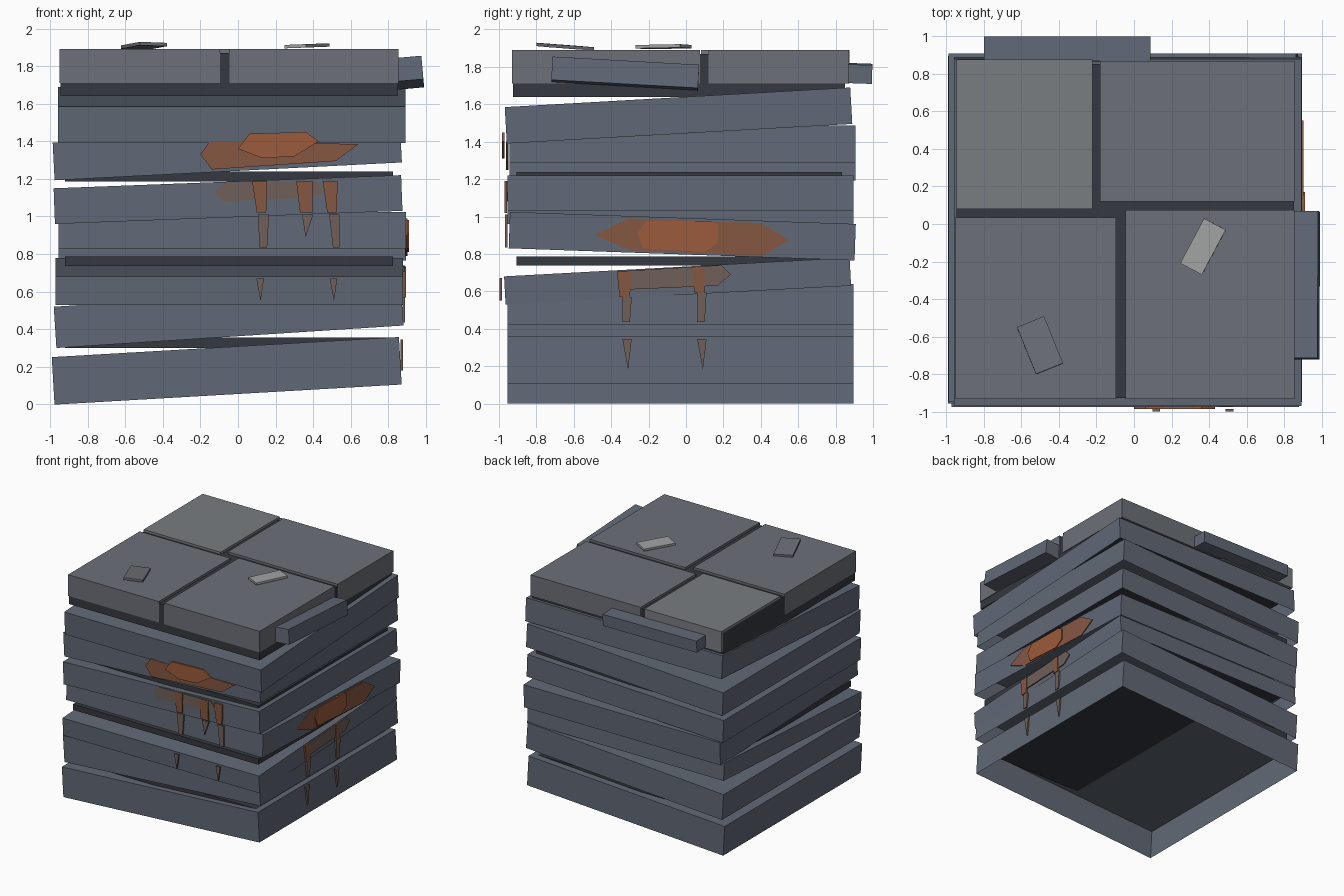
import bpy, bmesh
from math import radians, atan
from mathutils import Matrix, Euler

if "Cube" in bpy.data.objects:
    bpy.data.objects.remove(bpy.data.objects["Cube"])

def mat(name, r, g, b):
    m = bpy.data.materials.new(name)
    m.diffuse_color = (r, g, b, 1)
    m.use_nodes = True
    m.node_tree.nodes["Principled BSDF"].inputs["Base Color"].default_value = m.diffuse_color
    return m

SLATE = mat("slate", .12, .14, .18)
DARK = mat("dark_core", .035, .04, .05)
TILE = mat("top_panel", .15, .16, .185)
PALE = mat("pale_panel", .19, .205, .22)
CHIP = mat("pale_chip", .36, .37, .37)
RUST = mat("rust", .33, .105, .045)
BROWN = mat("dark_rust", .24, .095, .055)
FADED = mat("faded_rust", .16, .115, .1)

def finish(bm, name, material):
    me = bpy.data.meshes.new(name)
    bm.to_mesh(me)
    bm.free()
    me.materials.append(material)
    ob = bpy.data.objects.new(name, me)
    bpy.context.collection.objects.link(ob)
    return ob

def box(name, c, s, material, rot=(0, 0, 0), open_bottom=False):
    bm = bmesh.new()
    bmesh.ops.create_cube(bm, size=1)
    if open_bottom:
        bm.normal_update()
        low = [f for f in bm.faces if f.normal.z < -.9]
        bmesh.ops.delete(bm, geom=low, context='FACES_ONLY')
    m = Matrix.Translation(c) @ Euler(rot).to_matrix().to_4x4() @ Matrix.Diagonal((*s, 1))
    bm.transform(m)
    return finish(bm, name, material)

def span(name, x0, x1, y0, y1, z0, z1, material):
    return box(name, ((x0+x1)/2, (y0+y1)/2, (z0+z1)/2), (x1-x0, y1-y0, z1-z0), material)

# Crushed sheet layers: centre x, centre y, centre z, thickness, rise along x, rise along y
layers = [
    (-.06, -.03, .179, .253, .107, 0),
    (-.05, -.03, .470, .22, .12, 0),
    (-.047, -.045, .655, .15, 0, .10),
    (-.03, -.02, .895, .195, 0, -.065),
    (-.053, -.03, 1.09, .19, .07, 0),
    (-.057, -.018, 1.34, .20, .095, 0),
    (-.033, -.04, 1.54, .195, 0, .105),
]
W = 1.85
for i, (x, y, z, t, rx, ry) in enumerate(layers):
    box(f"crushed_layer_{i+1}", (x, y, z), (W, W, t), SLATE,
        (atan(ry / W), -atan(rx / W), 0), True)

# Dark spacers seen in the gaps
for i, (z0, z1) in enumerate([(.30, .356), (.737, .786), (1.185, 1.238)]):
    span(f"dark_spacer_{i+1}", -.92, .825, -.905, .835, z0, z1, DARK)
span("dark_top_core", -.945, .85, -.925, .85, 1.64, 1.87, DARK)

# Four top panels
span("top_panel_back_left", -.945, -.22, .08, .875, 1.71, 1.89, PALE)
span("top_panel_back_right", -.18, .855, .12, .868, 1.71, 1.89, TILE)
span("top_panel_front_left", -.95, -.095, -.93, .035, 1.71, 1.89, TILE)
span("top_panel_front_right", -.045, .855, -.93, .075, 1.71, 1.89, TILE)

# Bent side flaps
box("right_flap", (.913, -.325, 1.765), (.14, .785, .125), SLATE, (radians(-3.2), radians(-5), 0))
box("back_flap", (-.355, .93, 1.765), (.885, .13, .1), SLATE, (radians(-2), radians(.5), 0))

# Loose chips on top
box("left_chip", (-.5, -.645, 1.908), (.155, .27, .018), TILE, (radians(-4), radians(2), radians(22)))
box("right_chip", (.367, -.12, 1.908), (.13, .27, .018), CHIP, (radians(1), radians(-2), radians(-28)))

def patch(name, side, d, material, pts, t=.014):
    """Thin plate: outline in (x, z) on the front or (y, z) on the right, outer face at depth d."""
    bm = bmesh.new()
    at = (lambda u, z, k: (u, -k, z)) if side == "front" else (lambda u, z, k: (k, u, z))
    f = bm.faces.new([bm.verts.new(at(u, z, d)) for u, z in pts])
    g = bmesh.ops.extrude_face_region(bm, geom=[f])
    off = (0, t, 0) if side == "front" else (-t, 0, 0)
    bmesh.ops.translate(bm, verts=[v for v in g["geom"] if isinstance(v, bmesh.types.BMVert)], vec=off)
    if f.is_valid is False or len(bm.faces) == len(pts) + 1:
        bm.faces.new([v for v in bm.verts][:len(pts)])
    bmesh.ops.recalc_face_normals(bm, faces=bm.faces)
    return finish(bm, name, material)

def streak(name, side, d, material, u0, u1, z1, v0, v1, z0):
    pts = [(u0, z1), (u1, z1), (v1, z0)] + ([(v0, z0)] if v1 - v0 > .001 else [])
    patch(name, side, d, material, pts)

# Front rust
patch("front_rust", "front", .962, BROWN,
      [(-.2, 1.33), (-.15, 1.4), (.64, 1.385), (.52, 1.295), (-.14, 1.25)])
patch("front_rust_centre", "front", .984, RUST,
      [(0, 1.36), (.06, 1.44), (.36, 1.45), (.43, 1.4), (.3, 1.32), (.13, 1.31)])
patch("front_smear", "front", .962, FADED,
      [(-.13, 1.13), (-.07, 1.18), (.42, 1.19), (.46, 1.13), (.38, 1.1), (-.08, 1.08)])
for i, (a, b, c, d) in enumerate([(.075, .155, .1, .15), (.31, .395, .33, .395), (.45, .53, .475, .525)]):
    streak(f"front_streak_{i+1}", "front", .97, BROWN, a, b, 1.19, c, d, 1.02)
streak("front_drip_1", "front", .968, FADED, .105, .165, 1.01, .115, .155, .835)
streak("front_drip_2", "front", .968, FADED, .34, .4, 1.01, .36, .36, .89)
streak("front_drip_3", "front", .968, FADED, .485, .54, 1.01, .505, .54, .835)
for i, u in enumerate((.12, .51)):
    streak(f"front_drip_tip_{i+1}", "front", .998, FADED, u - .022, u + .018, .67, u, u, .55)

# Right side rust
patch("right_rust", "right", .903, BROWN,
      [(-.49, .9), (-.31, .99), (.4, .965), (.55, .875), (.41, .79), (-.3, .82)])
patch("right_rust_centre", "right", .91, RUST,
      [(-.26, .91), (-.21, .98), (.13, .975), (.17, .955), (.17, .86), (.1, .81), (-.23, .83)])
patch("right_smear", "right", .888, FADED,
      [(-.31, .71), (.19, .74), (.24, .69), (.17, .63), (-.3, .61)])
for i, u in enumerate((-.33, .07)):
    k = .04 if i == 0 else .03
    z = .71 + .025 * i
    streak(f"right_streak_{i+1}", "right", .893, BROWN, u - k, u + k, z, u - .025, u + .03, z - .14)
    streak(f"right_drip_{i+1}", "right", .888, FADED, u - .01, u + .04, z - .14, u - .01, u + .03, .435)
    streak(f"right_drip_tip_{i+1}", "right", .878, FADED, u - .01, u + .04, .345, u + .02, u + .02, .18)
